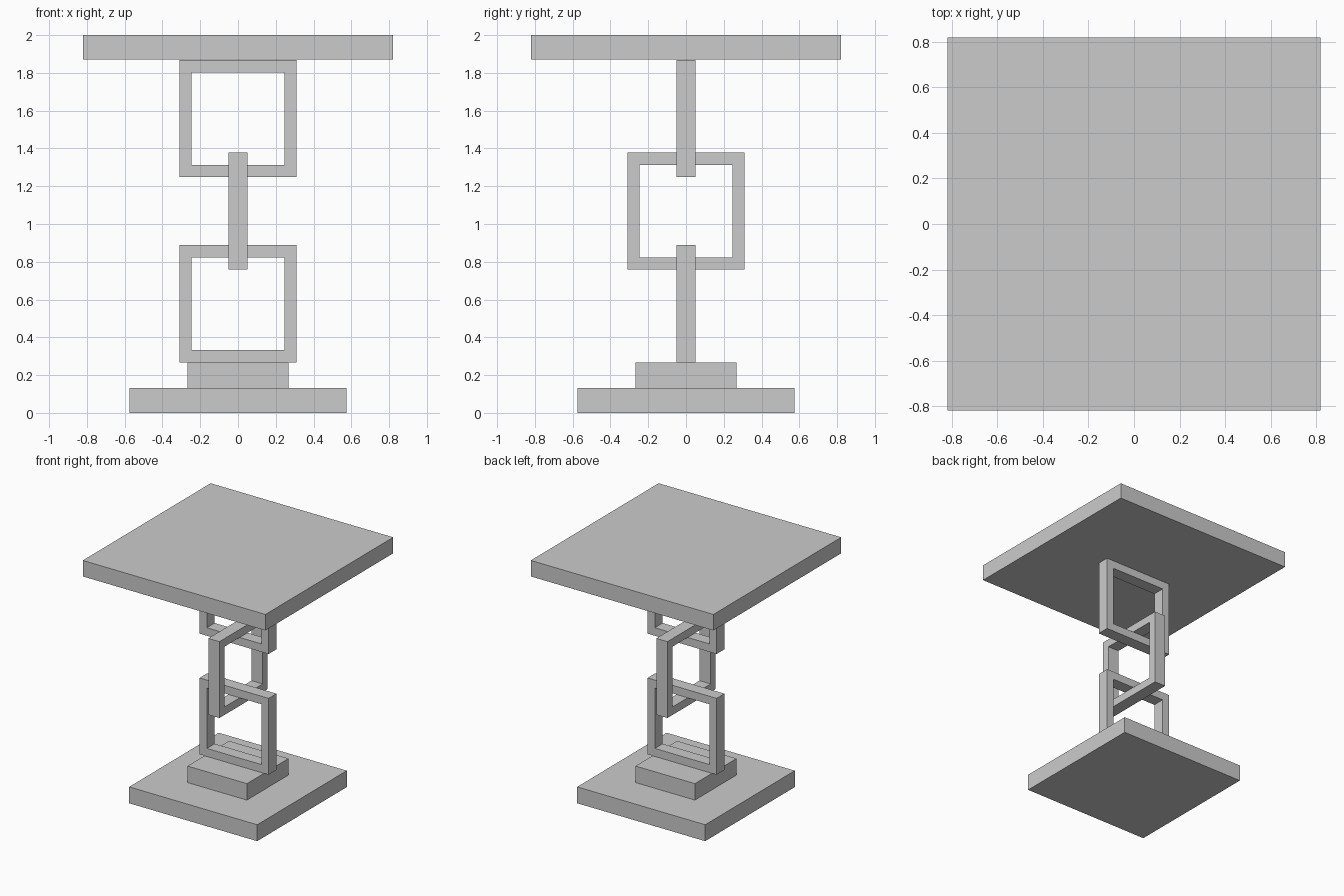
import bpy, bmesh

if "Cube" in bpy.data.objects:
    bpy.data.objects.remove(bpy.data.objects["Cube"])


def add_object(name, bm):
    bmesh.ops.recalc_face_normals(bm, faces=bm.faces)
    mesh = bpy.data.meshes.new(name)
    bm.to_mesh(mesh)
    bm.free()
    bpy.context.collection.objects.link(bpy.data.objects.new(name, mesh))


def slab(name, half, z0, z1):
    """Square slab between two heights."""
    bm = bmesh.new()
    bmesh.ops.create_cube(bm, size=1)
    bmesh.ops.scale(bm, vec=(2 * half, 2 * half, z1 - z0), verts=bm.verts)
    bmesh.ops.translate(bm, vec=(0, 0, (z0 + z1) / 2), verts=bm.verts)
    add_object(name, bm)


def link(name, z, along_y=False, outer=0.31, inner=0.245, depth=0.05):
    """Upright square chain link: four corner sections joined in a loop."""
    bm = bmesh.new()
    section = [(outer, -depth), (outer, depth), (inner, depth), (inner, -depth)]
    corners = [(1, 1), (-1, 1), (-1, -1), (1, -1)]
    rings = []
    for sx, sz in corners:
        ring = []
        for r, d in section:
            a = sx * r
            ring.append(bm.verts.new((d, a, z + sz * r) if along_y else (a, d, z + sz * r)))
        rings.append(ring)
    for i in range(4):
        a, b = rings[i], rings[(i + 1) % 4]
        for j in range(4):
            k = (j + 1) % 4
            bm.faces.new((a[j], a[k], b[k], b[j]))
    add_object(name, bm)


# Stepped base
slab("base_plate", 0.575, 0.0, 0.133)
slab("base_block", 0.267, 0.133, 0.267)

# Three interlocked links forming the pedestal
link("lower_link", 0.578)
link("middle_link", 1.068, along_y=True)
link("upper_link", 1.558)

# Table top
slab("table_top", 0.82, 1.87, 2.0)
